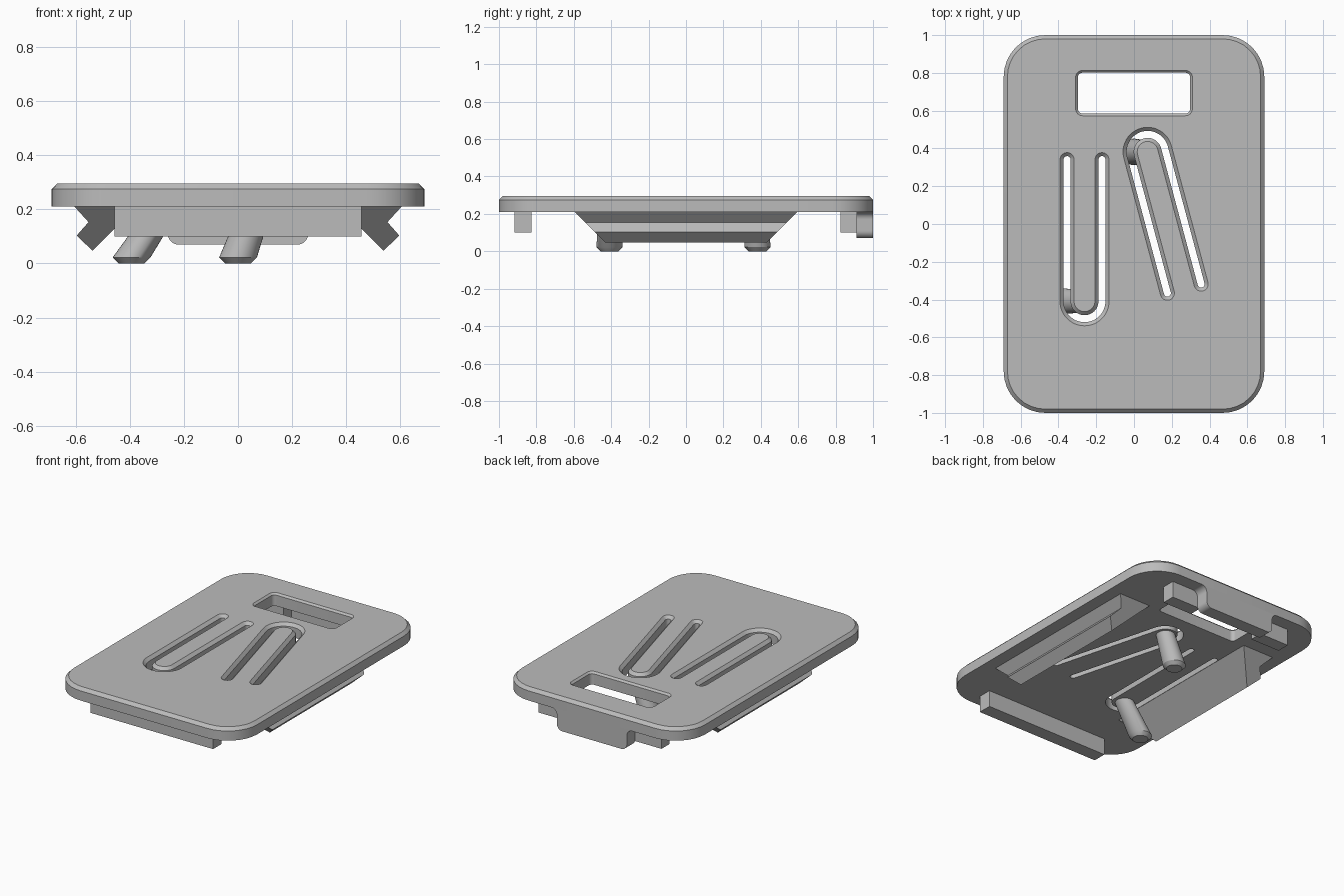
import bpy, bmesh
from math import sin, cos, pi, radians
from mathutils import Matrix, Vector

if "Cube" in bpy.data.objects:
    bpy.data.objects.remove(bpy.data.objects["Cube"])

grey = bpy.data.materials.new("plain grey")
grey.use_nodes = True
GREY = (0.5, 0.5, 0.5, 1)
grey.diffuse_color = GREY
grey.node_tree.nodes["Principled BSDF"].inputs["Base Color"].default_value = GREY

UNDER, TOP, BEVEL = 0.21, 0.295, 0.02


def loft(name, rings):
    """Skin a closed solid through rings of matching 3D points."""
    bm = bmesh.new()
    loops = [[bm.verts.new(p) for p in ring] for ring in rings]
    n = len(loops[0])
    for a, b in zip(loops, loops[1:]):
        for i in range(n):
            j = (i + 1) % n
            bm.faces.new((a[i], a[j], b[j], b[i]))
    bm.faces.new(loops[0])
    bm.faces.new(loops[-1])
    bmesh.ops.recalc_face_normals(bm, faces=bm.faces)
    mesh = bpy.data.meshes.new(name)
    bm.to_mesh(mesh)
    bm.free()
    mesh.materials.append(grey)
    ob = bpy.data.objects.new(name, mesh)
    bpy.context.collection.objects.link(ob)
    return ob


def smooth(ob):
    bpy.ops.object.select_all(action='DESELECT')
    ob.select_set(True)
    bpy.context.view_layer.objects.active = ob
    bpy.ops.object.shade_smooth_by_angle(angle=radians(25))


def arc(cx, cy, r, start, end, steps=8):
    angles = [radians(start + (end - start) * i / steps) for i in range(steps + 1)]
    return [(cx + r * cos(a), cy + r * sin(a)) for a in angles]


def rounded_rect(hx, hy, r, cy=0.0):
    pts = []
    for k, (sx, sy) in enumerate(((1, 1), (-1, 1), (-1, -1), (1, -1))):
        pts += arc(sx * (hx - r), cy + sy * (hy - r), r, 90 * k, 90 * k + 90)
    return pts


def at_z(points, z):
    return [(x, y, z) for x, y in points]


def box(name, x0, x1, y0, y1, z0, z1):
    base = [(x0, y0), (x1, y0), (x1, y1), (x0, y1)]
    return loft(name, [at_z(base, z0), at_z(base, z1)])


# Plate with a bevelled upper rim
plate = loft("plate", [at_z(rounded_rect(0.69 - d, 1 - d, 0.22 - d), z)
                       for d, z in ((0, UNDER), (0, TOP - BEVEL), (BEVEL, TOP))])


def cut(cutter):
    cutter.hide_render = True
    mod = plate.modifiers.new(cutter.name, 'BOOLEAN')
    mod.object, mod.operation, mod.solver = cutter, 'DIFFERENCE', 'EXACT'
    bpy.context.view_layer.objects.active = plate
    bpy.ops.object.modifier_apply(modifier=mod.name)
    bpy.data.objects.remove(cutter)


# Handle opening, widening slightly at the top
cut(loft("handle_cutter", [at_z(rounded_rect(0.297 + d, 0.108 + d, 0.025 + d, 0.693), z)
                           for d, z in ((0, 0.15), (0, TOP - 0.012), (0.022, TOP + 0.01))]))


# U-shaped slots, each leaving a springy tongue
def u_outline(w, mid=0.0925, length=0.75):
    pts = arc(0, 0, mid + w, 180, 360, 24)
    pts += arc(mid, length, w, 0, 180)
    pts += arc(0, 0, mid - w, 360, 180, 24)
    pts += arc(-mid, length, w, 0, 180)
    return pts


tongues = {"front": (-0.262, -0.409, 0), "back": (0.072, 0.382, 195)}
for side, (cx, cy, turn) in tongues.items():
    place = Matrix.Translation((cx, cy, 0)) @ Matrix.Rotation(radians(turn), 4, 'Z')
    rings = [[place @ Vector(p) for p in at_z(u_outline(w), z)]
             for w, z in ((0.0185, 0.15), (0.0185, TOP - 0.019), (0.0285, TOP - 0.009),
                          (0.0475, TOP + 0.01))]
    cut(loft(side + "_slot_cutter", rings))
smooth(plate)

# Slanted pegs below the tongue ends
for side, foot in (("front", -0.394), ("back", 0.0)):
    cx, cy, _ = tongues[side]
    rings = []
    for z, r, t in ((0, 0.048, 0), (0.022, 0.07, 0), (UNDER + 0.01, 0.058, 1)):
        x = foot + (cx - foot) * t
        rings.append(at_z(arc(x, cy, r, 0, 360, 32)[:-1], z))
    smooth(loft(side + "_peg", rings))

# Grooved side rails with ends sloped inward
profile = [(0.375, UNDER), (0.605, UNDER), (0.553, 0.153), (0.597, 0.103), (0.538, 0.047)]
for side, s in (("left", 1), ("right", -1)):
    loft(side + "_rail", [[(s * x, e * (0.594 - (UNDER - z)), z) for x, z in profile]
                          for e in (-1, 1)])

# Front ledge and the two back blocks
box("front_ledge", -0.457, 0.457, -0.917, -0.826, 0.1, UNDER)
for side, s in (("left", 1), ("right", -1)):
    box(side + "_back_block", s * 0.24, s * 0.457, 0.826, 0.913, 0.1, UNDER)

# Back tab: rounded lower corners, flared where it meets the plate
half = arc(0.30, UNDER - 0.04, 0.04, 90, 180) + arc(0.22, 0.11, 0.04, 0, -90)
tab = half + [(-x, z) for x, z in reversed(half)]
smooth(loft("back_tab", [[(x, y, z) for x, z in tab] for y in (0.912, 1.0)]))
